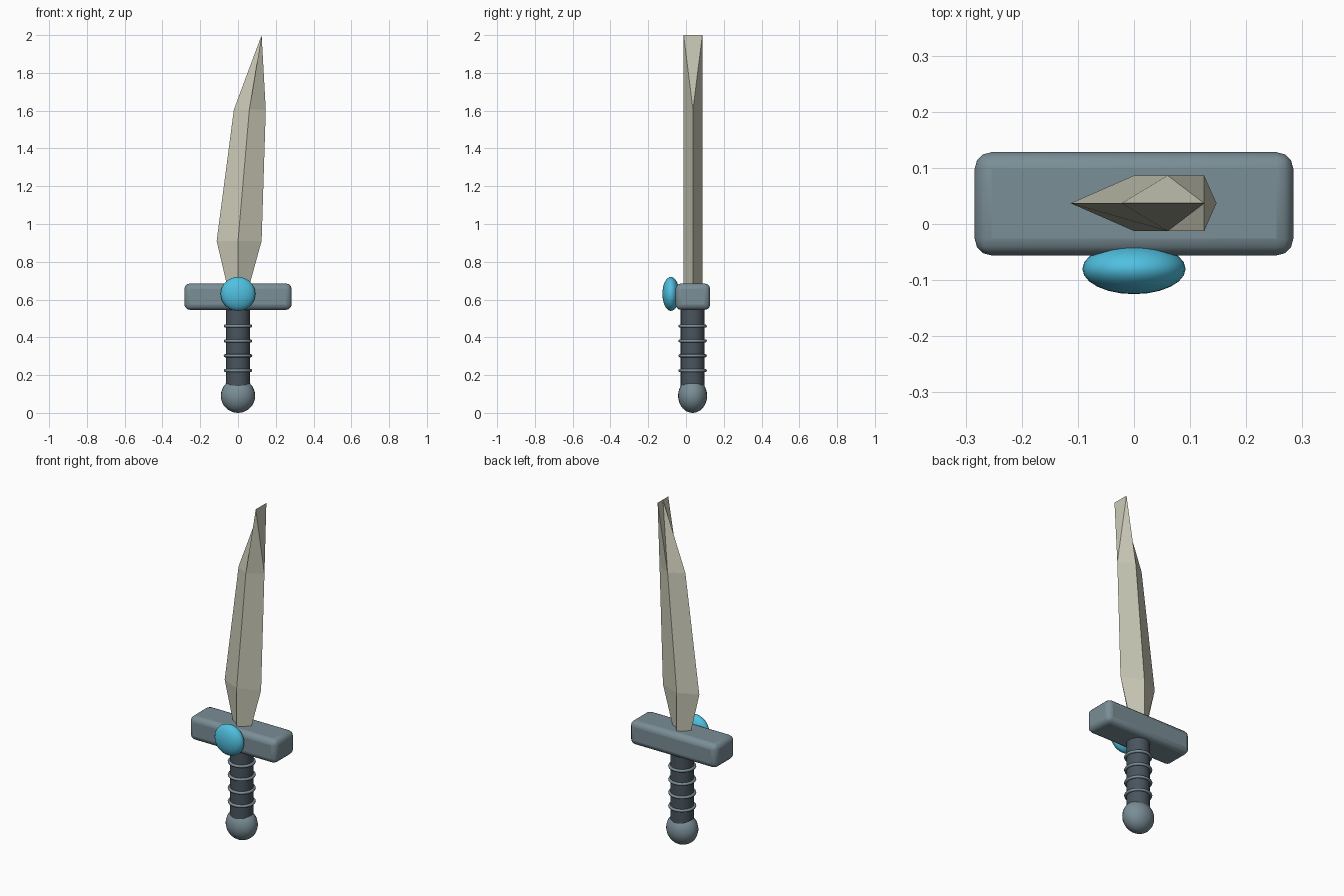
import bpy, bmesh, math

if "Cube" in bpy.data.objects:
    bpy.data.objects.remove(bpy.data.objects["Cube"])

CY = 0.036  # depth axis of blade, guard and grip


def material(name, rgb):
    m = bpy.data.materials.new(name)
    lin = [((c / 255 + 0.055) / 1.055) ** 2.4 for c in rgb]
    m.diffuse_color = (*lin, 1)
    m.use_nodes = True
    m.node_tree.nodes["Principled BSDF"].inputs["Base Color"].default_value = m.diffuse_color
    return m


bone = material("pale blade", (203, 202, 184))
slate = material("slate metal", (122, 142, 150))
dark = material("dark grip", (74, 84, 94))
blue = material("blue gem", (80, 192, 224))


def finish(name, mat, smooth=True, angle=40):
    ob = bpy.context.object
    ob.name = name
    ob.data.materials.append(mat)
    if smooth:
        bpy.ops.object.shade_smooth_by_angle(angle=math.radians(angle))
    return ob


def ellipsoid(name, mat, loc, radii):
    bpy.ops.mesh.primitive_uv_sphere_add(segments=24, ring_count=16, radius=1, location=loc)
    bpy.context.object.scale = radii
    bpy.ops.object.transform_apply(location=False, rotation=False, scale=True)
    finish(name, mat)


# Blade: diamond sections (z, left edge, ridge, right edge) closing to a chisel tip
sections = [(0.62, -0.045, 0.0, 0.045), (0.91, -0.113, 0.0, 0.125), (1.605, -0.022, 0.06, 0.147)]
T = 0.0495
bm = bmesh.new()
rings = [[bm.verts.new(p) for p in ((l, CY + 0.001, z), (r, CY + 0.001 - T, z),
                                    (e, CY + 0.001, z), (r, CY + 0.001 + T, z))]
         for z, l, r, e in sections]
for a, b in zip(rings, rings[1:]):
    for i in range(4):
        j = (i + 1) % 4
        bm.faces.new((a[i], a[j], b[j], b[i]))
bm.faces.new(rings[0][::-1])
front, mid, back = [bm.verts.new((0.125, CY + 0.001 + d, 2.0)) for d in (-T, 0, T)]
L, F, R, B = rings[-1]
for f in ((L, F, mid), (F, front, mid), (F, R, front), (R, mid, front),
          (R, back, mid), (R, B, back), (B, mid, back), (B, L, mid)):
    bm.faces.new(f)
bmesh.ops.recalc_face_normals(bm, faces=bm.faces)
me = bpy.data.meshes.new("blade")
bm.to_mesh(me)
bm.free()
blade = bpy.data.objects.new("blade", me)
bpy.context.collection.objects.link(blade)
me.materials.append(bone)

# Guard: rounded bar
bpy.ops.mesh.primitive_cube_add(size=1, location=(0, CY, 0.615))
guard = bpy.context.object
guard.scale = (0.568, 0.184, 0.14)
bpy.ops.object.transform_apply(location=False, rotation=False, scale=True)
bev = guard.modifiers.new("rounded edges", 'BEVEL')
bev.width = 0.03
bev.segments = 3
finish("guard", slate)

# Gem on the front of the guard
ellipsoid("gem", blue, (0, -0.08, 0.63), (0.092, 0.045, 0.09))

# Grip
bpy.ops.mesh.primitive_cylinder_add(vertices=24, radius=0.063, depth=0.46, location=(0, CY - 0.001, 0.35))
finish("grip", dark)

# Grip rings
for i in range(4):
    bpy.ops.mesh.primitive_torus_add(major_segments=24, minor_segments=8, major_radius=0.067,
                                     minor_radius=0.0085, location=(0, CY - 0.001, 0.224 + i * 0.0785))
    finish(f"grip_ring_{i + 1}", slate, angle=60)

# Pommel
ellipsoid("pommel", slate, (0, CY - 0.001, 0.091), (0.091, 0.077, 0.091))
